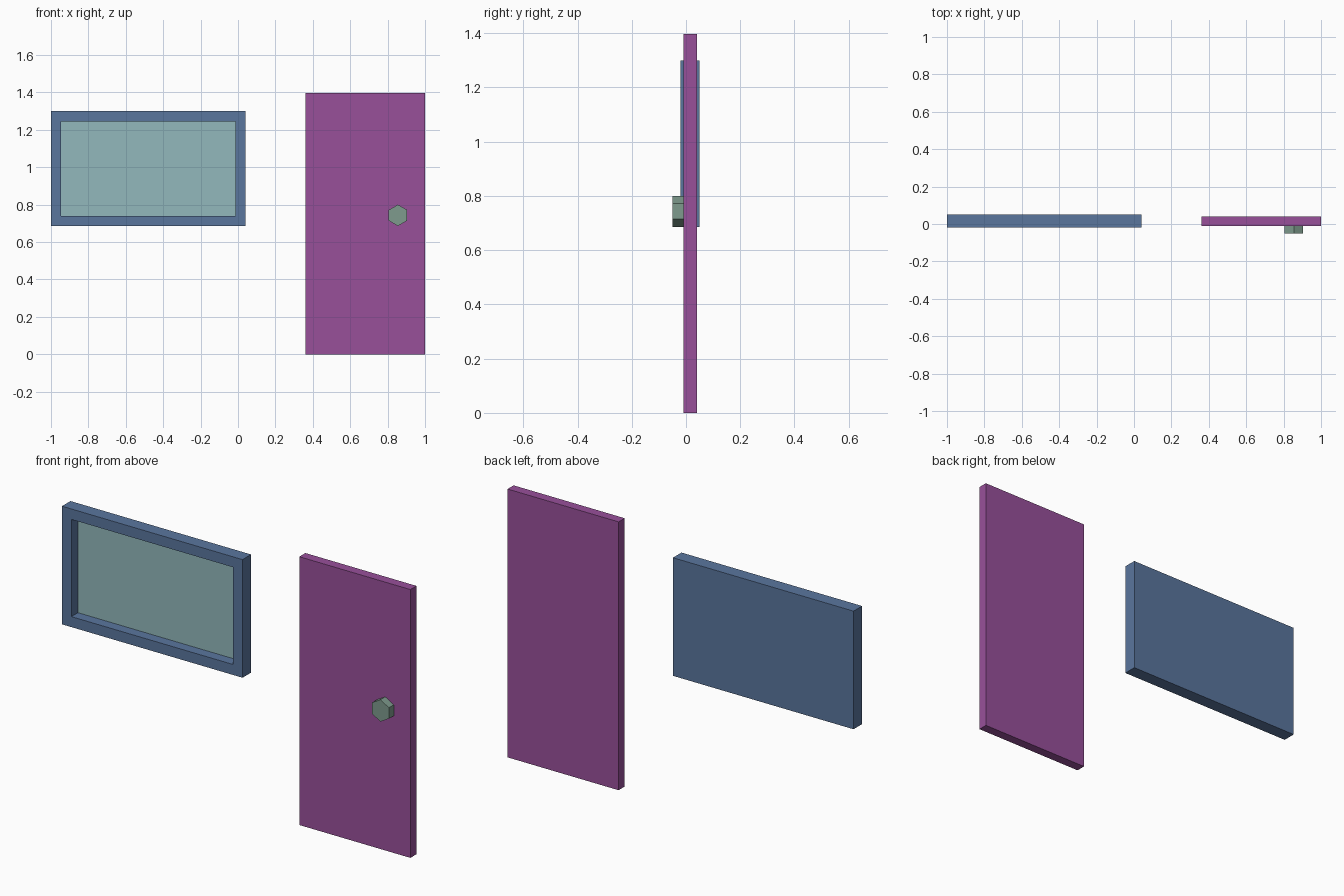
import bpy, bmesh, math
from mathutils import Matrix, Vector

default = bpy.data.objects.get("Cube")
if default:
    bpy.data.objects.remove(default, do_unlink=True)


def material(name, rgb):
    # sRGB 0-255 to linear
    lin = [((c / 255 + 0.055) / 1.055) ** 2.4 for c in rgb]
    mat = bpy.data.materials.new(name)
    mat.use_nodes = True
    mat.diffuse_color = (*lin, 1)
    mat.node_tree.nodes["Principled BSDF"].inputs["Base Color"].default_value = (*lin, 1)
    return mat


blue = material("frame blue", (90, 118, 158))
teal = material("glass teal", (146, 185, 188))
purple = material("door purple", (152, 80, 154))
green = material("knob green", (126, 155, 141))


def add_object(name, bm, mats):
    mesh = bpy.data.meshes.new(name)
    bm.to_mesh(mesh)
    bm.free()
    for mat in mats:
        mesh.materials.append(mat)
    obj = bpy.data.objects.new(name, mesh)
    bpy.context.collection.objects.link(obj)
    return obj


def box(low, high):
    low, high = Vector(low), Vector(high)
    bm = bmesh.new()
    bmesh.ops.create_cube(bm, size=1)
    bmesh.ops.scale(bm, vec=high - low, verts=bm.verts)
    bmesh.ops.translate(bm, vec=(low + high) / 2, verts=bm.verts)
    bm.normal_update()
    return bm


# Door slab
add_object("door", box((0.36, -0.01, 0), (1, 0.04, 1.397)), [purple])

# Hexagonal knob on the front of the door
bm = bmesh.new()
place = Matrix.Translation((0.855, -0.03, 0.743)) @ Matrix.Rotation(math.pi / 2, 4, "X")
bmesh.ops.create_cone(bm, cap_ends=True, segments=6, radius1=0.057, radius2=0.057,
                      depth=0.04, matrix=place)
add_object("door_knob", bm, [green])

# Window: solid panel whose front is inset and pushed in to form the pane
bm = box((-1, -0.02, 0.685), (0.04, 0.05, 1.3))
pane = min(bm.faces, key=lambda f: f.calc_center_median().y)
bmesh.ops.inset_region(bm, faces=[pane], thickness=0.077)
result = bmesh.ops.extrude_face_region(bm, geom=[pane])["geom"]
bmesh.ops.translate(bm, vec=(0, 0.054, 0),
                    verts=[v for v in result if isinstance(v, bmesh.types.BMVert)])
for face in result:
    if isinstance(face, bmesh.types.BMFace):
        face.material_index = 1
if pane.is_valid:
    bmesh.ops.delete(bm, geom=[pane], context="FACES_ONLY")
bmesh.ops.recalc_face_normals(bm, faces=bm.faces)
add_object("window", bm, [blue, teal])
